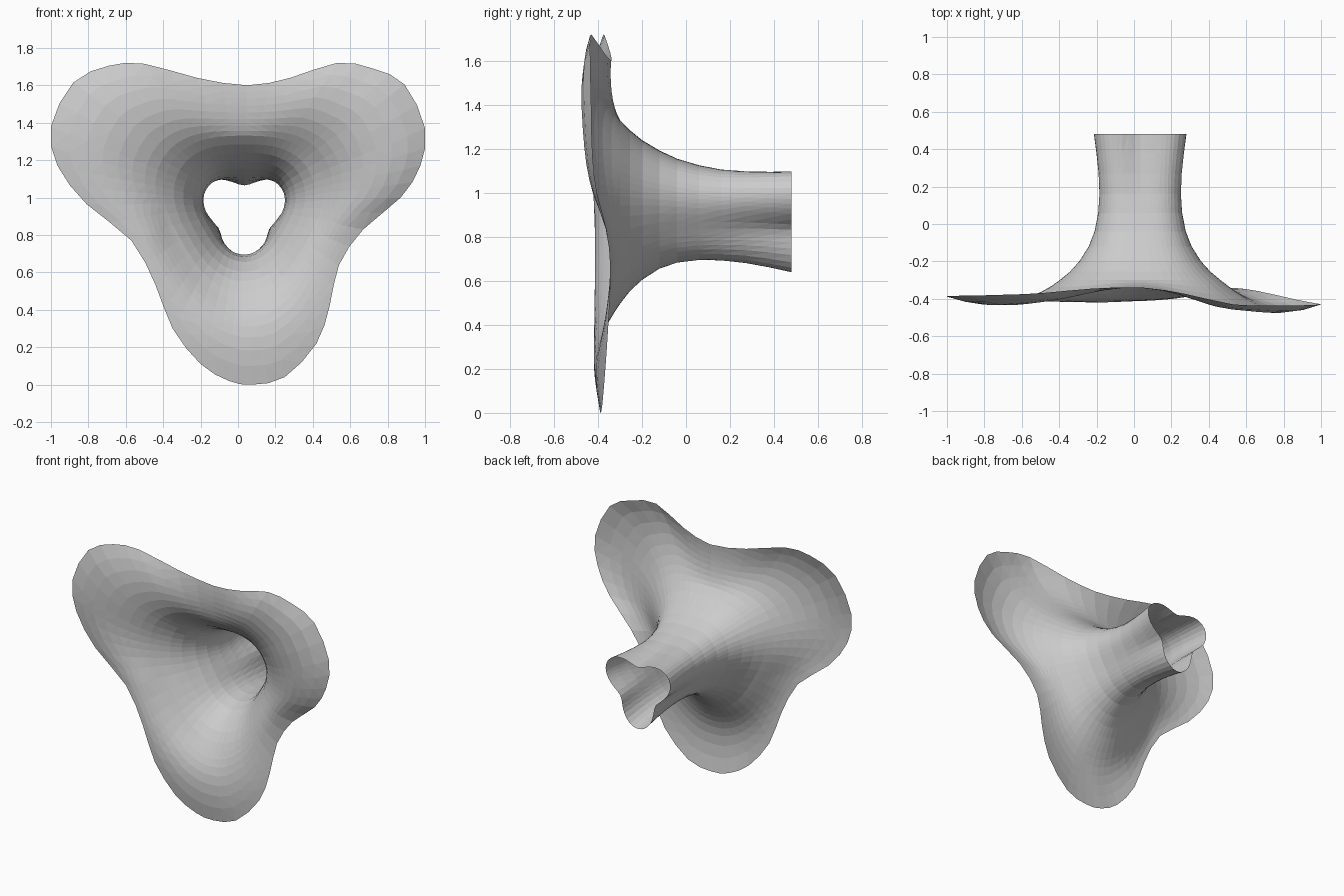
import bpy, bmesh, math
from mathutils import Vector

if "Cube" in bpy.data.objects:
    bpy.data.objects.remove(bpy.data.objects["Cube"])

CX, CZ = 0.04, 0.93           # centre of the flare

# Three-lobed rim outline (x, y, z), counter-clockwise seen from the front
RIM = [(0.08, -.388, 0), (0.25, -.380, .04), (0.42, -.365, .22), (0.49, -.352, .42),
       (0.54, -.342, .64), (0.67, -.36, .83), (0.87, -.405, 1.0), (0.975, -.425, 1.17),
       (1.0, -.43, 1.37), (0.89, -.435, 1.605), (0.72, -.435, 1.69), (0.53, -.43, 1.72),
       (0.28, -.375, 1.64), (0.05, -.34, 1.60), (-0.22, -.345, 1.64), (-0.50, -.37, 1.715),
       (-0.69, -.378, 1.705), (-0.88, -.383, 1.615), (-1.0, -.385, 1.38), (-0.965, -.393, 1.17),
       (-0.81, -.407, .965), (-0.57, -.412, .77), (-0.44, -.415, .53), (-0.35, -.413, .30),
       (-0.20, -.405, .11), (-0.05, -.393, .02)]

# Tube stations: depth y, mean radius, lobe amplitude, centre z
TUBE = [(.48, .213, .058, .910), (.38, .207, .048, .916), (.27, .203, .038, .922),
        (.16, .205, .029, .927), (.06, .215, .024, .934), (-.04, .236, .023, .942),
        (-.12, .268, .023, .947), (-.20, .318, .026, .948), (-.255, .366, .031, .950),
        (-.30, .418, .037, .950)]
TUBE_CX = 0.033
FLARE_STEPS = 8


def smooth_loop(pts):
    """Closed Catmull-Rom loop with a midpoint between neighbours."""
    p = [Vector(v) for v in pts]
    n, out = len(p), []
    for i in range(n):
        a, b, c, d = p[i - 1], p[i], p[(i + 1) % n], p[(i + 2) % n]
        out += [b, (9 * (b + c) - a - d) / 16]
    return out


def bezier(p, t):
    s = 1 - t
    return s**3 * p[0] + 3 * s * s * t * p[1] + 3 * s * t * t * p[2] + t**3 * p[3]


bm = bmesh.new()
columns = []
for rim in smooth_loop(RIM):
    dx, dz = rim.x - CX, rim.z - CZ
    ang = math.atan2(dz, dx)
    ca, sa = math.cos(ang), math.sin(ang)
    wave = math.cos(3 * (ang + math.pi / 2))
    lobe = (1 + wave) / 2
    # straight throat
    pts = [Vector((TUBE_CX + (R + A * wave) * ca, y, cz + (R + A * wave) * sa))
           for y, R, A, cz in TUBE]
    # flare that dips forward inside each lobe and curls back at the rim
    start, radial = pts[-1], Vector((ca, 0, sa))
    deep = .088 + .036 * sa
    c1 = start + radial * (.06 + .06 * lobe)
    c1.y -= .038 + .055 * lobe + .016 * sa * lobe
    c2 = rim - radial * (.09 + .20 * lobe)
    c2.y -= .008 + deep * lobe ** 1.5
    pts += [bezier((start, c1, c2, rim), k / FLARE_STEPS) for k in range(1, FLARE_STEPS + 1)]
    columns.append([bm.verts.new(p) for p in pts])

# Skin between neighbouring columns
for i, a in enumerate(columns):
    b = columns[(i + 1) % len(columns)]
    for k in range(len(a) - 1):
        bm.faces.new((a[k], a[k + 1], b[k + 1], b[k]))
bmesh.ops.triangulate(bm, faces=bm.faces[:])

mesh = bpy.data.meshes.new("flared_funnel")
bm.to_mesh(mesh)
bm.free()
bpy.context.collection.objects.link(bpy.data.objects.new("flared_funnel", mesh))
